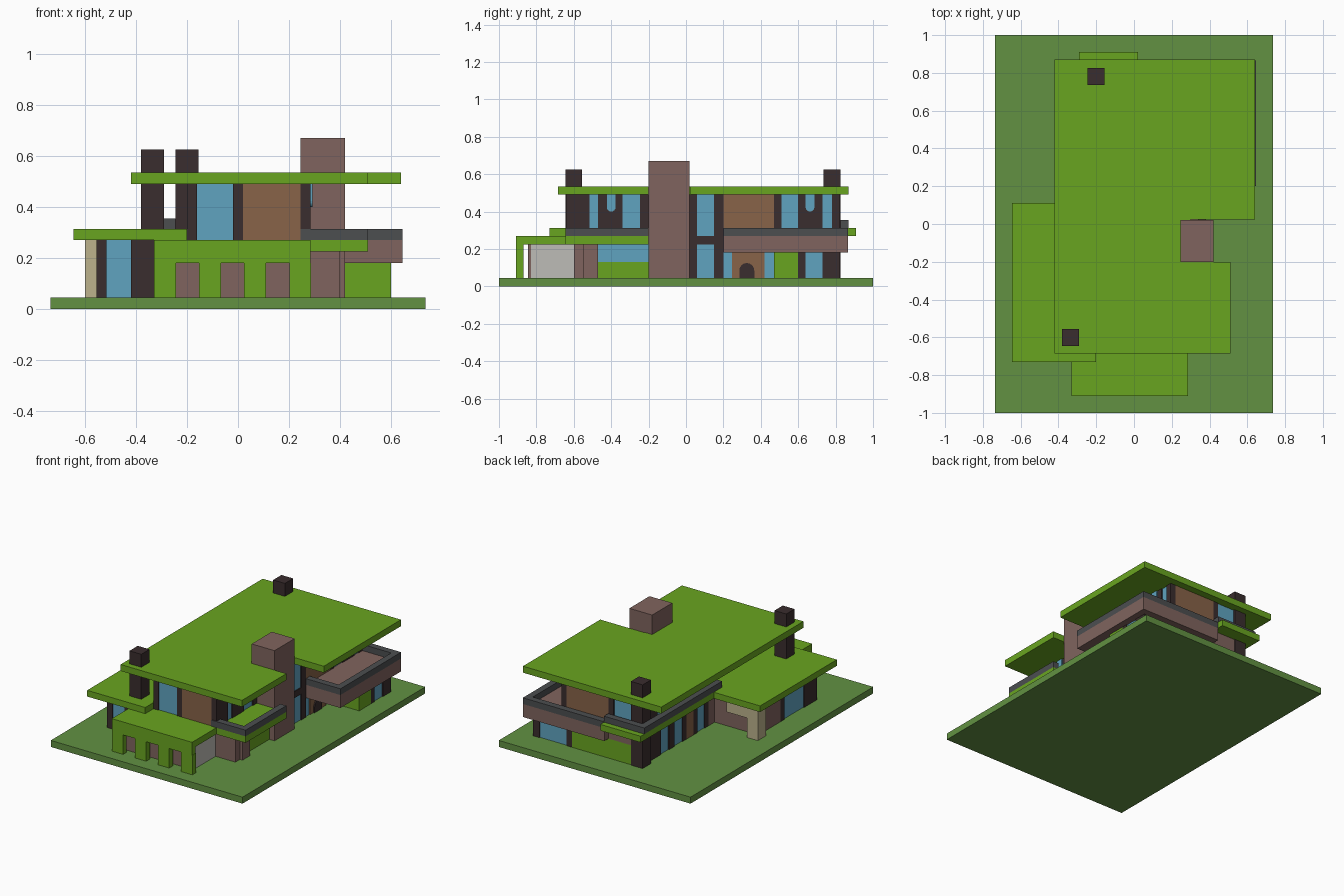
import bpy, bmesh, math

if "Cube" in bpy.data.objects:
    bpy.data.objects.remove(bpy.data.objects["Cube"])


def material(name, rgb):
    lin = [((c / 255 + 0.055) / 1.055) ** 2.4 for c in rgb] + [1]
    m = bpy.data.materials.new(name)
    m.use_nodes = True
    m.diffuse_color = lin
    m.node_tree.nodes["Principled BSDF"].inputs["Base Color"].default_value = lin
    return m


GRASS = material("lawn green", (98, 145, 66))
GREEN = material("leaf green", (105, 165, 32))
DARK = material("dark brown", (58, 45, 46))
STONE = material("dusty brown", (128, 100, 94))
WOOD = material("warm wood", (136, 99, 72))
GLASS = material("sky glass", (96, 164, 192))
RAIL = material("slate grey", (76, 78, 80))
DOOR = material("pale grey", (190, 188, 183))
SAND = material("sand beige", (188, 178, 140))

T = 0.04                              # wall thickness
GROUND, DECK, FLOOR, EAVE = 0.045, 0.18, 0.27, 0.49


def prism(name, outline, z0, z1, mat):
    """Extrude a flat outline upward."""
    bm = bmesh.new()
    face = bm.faces.new([bm.verts.new((x, y, z0)) for x, y in outline])
    out = bmesh.ops.extrude_face_region(bm, geom=[face])
    for v in out["geom"]:
        if isinstance(v, bmesh.types.BMVert):
            v.co.z = z1
    bmesh.ops.recalc_face_normals(bm, faces=bm.faces)
    me = bpy.data.meshes.new(name)
    bm.to_mesh(me)
    bm.free()
    me.materials.append(mat)
    ob = bpy.data.objects.new(name, me)
    bpy.context.collection.objects.link(ob)
    return ob


def box(name, x0, x1, y0, y1, z0, z1, mat):
    return prism(name, [(x0, y0), (x1, y0), (x1, y1), (x0, y1)], z0, z1, mat)


def wall(name, axis, pos, z0, z1, start, panels):
    """Row of panels along an axis; each panel is (end, material)."""
    for i, (end, mat) in enumerate(panels):
        label = f"{name}_{i + 1}"
        inset = 0.006 if mat == GLASS else 0
        lo, hi = pos - T / 2 + inset, pos + T / 2 - inset
        if axis == "x":
            box(label, start, end, lo, hi, z0, z1, mat)
        else:
            box(label, lo, hi, start, end, z0, z1, mat)
        start = end


def arch_plate(name, x, y, z, width, height, mat, up=1):
    """Thin round-headed plate facing sideways; up=-1 hangs it downward."""
    r = width / 2
    pts = [(-r, 0), (r, 0)]
    for i in range(9):
        a = math.pi * i / 8
        pts.append((r * math.cos(a), height - r + r * math.sin(a)))
    ob = prism(name, pts, 0, 0.008, mat)
    for v in ob.data.vertices:
        a, b, c = v.co
        v.co = (x + c, y + a, z + up * b)
    if up < 0:
        ob.data.flip_normals()


# Ground
box("lawn", -0.735, 0.735, -1, 1, 0, GROUND, GRASS)

# Roofs and floor slabs
prism("main_roof", [(-0.42, -0.685), (0.51, -0.685), (0.51, -0.2), (0.3, -0.2),
                    (0.3, 0.025), (0.64, 0.025), (0.64, 0.87), (-0.42, 0.87)],
      EAVE, 0.535, GREEN)
box("wing_roof", -0.645, -0.2, -0.73, 0.11, FLOOR, 0.313, GREEN)
box("porch_roof", -0.33, 0.285, -0.91, -0.62, 0.225, FLOOR, GREEN)
box("front_balcony_floor", 0.2, 0.51, -0.645, -0.2, 0.225, FLOOR, GREEN)
box("rear_balcony_floor", -0.29, 0.02, 0.11, 0.91, FLOOR, 0.313, GREEN)
box("terrace_floor", 0.36, 0.645, 0.2, 0.865, DECK, FLOOR, STONE)
box("terrace_rear_edge", 0.02, 0.36, 0.8, 0.865, DECK, FLOOR, STONE)
box("upper_floor", -0.2, 0.36, -0.62, 0.8, 0.23, 0.265, STONE)

# Balcony rails
R = 0.045
box("front_rail", 0.245, 0.51, -0.645, -0.645 + R, FLOOR, 0.313, RAIL)
box("front_side_rail", 0.51 - R, 0.51, -0.6, -0.2, FLOOR, 0.313, RAIL)
box("terrace_front_rail", 0.38, 0.645, 0.2, 0.2 + R, FLOOR, 0.313, RAIL)
box("terrace_side_rail", 0.645 - R, 0.645, 0.245, 0.82, FLOOR, 0.313, RAIL)
box("terrace_rear_rail", 0.02, 0.645, 0.82, 0.865, FLOOR, 0.313, RAIL)
box("rear_balcony_side_rail", -0.29, -0.29 + R, 0.02, 0.87, 0.313, 0.355, RAIL)
box("rear_balcony_end_rail", -0.245, 0.02, 0.825, 0.87, 0.313, 0.355, RAIL)

# Chimneys
box("stone_chimney", 0.245, 0.42, -0.2, 0.02, GROUND, 0.67, STONE)
box("front_chimney", -0.38, -0.29, -0.645, -0.555, GROUND, 0.625, DARK)
box("rear_chimney", -0.245, -0.155, 0.735, 0.825, GROUND, 0.625, DARK)

# Porch: posts, lintel and the garage block behind
for i in range(4):
    x = -0.33 + i * 0.177
    box(f"porch_post_{i + 1}", x, x + 0.086, -0.91, -0.87, GROUND, DECK, GREEN)
box("porch_lintel", -0.33, 0.285, -0.91, -0.87, DECK, 0.225, GREEN)
box("garage_block", -0.29, 0.24, -0.845, -0.6, GROUND, 0.225, STONE)
box("garage_door", 0.24, 0.248, -0.83, -0.6, GROUND, 0.225, DOOR)
box("garage_pier", 0.2, 0.4, -0.6, -0.55, GROUND, 0.225, STONE)
box("corner_pier", 0.2, 0.42, -0.55, -0.47, GROUND, 0.225, STONE)

# Lower storey, east side
wall("bay_sill", "y", 0.36, GROUND, 0.13, -0.47, [(-0.2, GREEN)])
wall("bay_window", "y", 0.36, 0.13, 0.225, -0.47, [(-0.2, GLASS)])
wall("stair_wall", "y", 0.36, GROUND, 0.225, 0.02,
     [(0.06, DARK), (0.15, GLASS), (0.2, DARK)])
box("stair_band", 0.34, 0.38, 0.02, 0.2, 0.225, FLOOR, DARK)
wall("entrance_wall", "y", 0.36, GROUND, DECK, 0.2,
     [(0.245, GLASS), (0.42, WOOD), (0.47, GLASS)])
arch_plate("entrance_door", 0.38, 0.325, GROUND, 0.08, 0.08, DARK)
wall("bay_front", "x", 0.49, GROUND, DECK, 0.34, [(0.6, GREEN)])
wall("bay_side", "y", 0.58, GROUND, DECK, 0.51,
     [(0.6, GREEN), (0.64, DARK), (0.73, GLASS), (0.82, DARK)])

# Lower storey, back and west sides
wall("back_wall", "x", 0.8, GROUND, DECK, -0.2,
     [(0.3, GREEN), (0.34, DARK), (0.55, GLASS), (0.6, DARK)])
box("back_band", -0.2, 0.02, 0.78, 0.82, DECK, FLOOR, STONE)
wall("west_wall", "y", -0.2, GROUND, FLOOR, 0.0,
     [(0.07, STONE), (0.11, DARK), (0.19, GLASS), (0.23, DARK), (0.31, WOOD),
      (0.35, DARK), (0.44, GLASS), (0.5, DARK), (0.59, GLASS), (0.82, DARK)])

# West wing
wall("wing_front", "x", -0.62, GROUND, FLOOR, -0.555,
     [(-0.515, DARK), (-0.42, GLASS), (-0.28, DARK)])
wall("wing_side", "y", -0.535, GROUND, FLOOR, -0.6,
     [(-0.5, DARK), (-0.285, GLASS), (-0.24, DARK), (0.0, STONE)])
wall("wing_back", "x", -0.02, GROUND, FLOOR, -0.515, [(-0.2, STONE)])
box("canopy_post", -0.6, -0.515, -0.02, 0.07, GROUND, DECK, SAND)
box("canopy_beam", -0.6, -0.36, -0.02, 0.07, DECK, FLOOR, SAND)

# Upper storey
wall("upper_front", "x", -0.62, FLOOR, EAVE, -0.2,
     [(-0.16, DARK), (-0.02, GLASS), (0.02, DARK), (0.245, WOOD), (0.285, DARK)])
wall("upper_east_front", "y", 0.265, FLOOR, EAVE, -0.6,
     [(-0.515, DARK), (-0.47, GLASS), (-0.34, DARK), (-0.245, GLASS), (-0.2, DARK)])
wall("upper_east_rear", "y", 0.36, FLOOR, EAVE, 0.02,
     [(0.06, DARK), (0.15, GLASS), (0.2, DARK), (0.47, WOOD), (0.51, DARK),
      (0.6, GLASS), (0.73, DARK), (0.78, GLASS), (0.82, DARK)])
wall("upper_back", "x", 0.8, FLOOR, EAVE, -0.2,
     [(-0.16, DARK), (-0.02, GLASS), (0.02, DARK), (0.34, WOOD)])
wall("upper_west", "y", -0.18, FLOOR, EAVE, -0.6,
     [(-0.515, DARK), (-0.34, GLASS), (-0.2, DARK), (0.06, WOOD), (0.1, DARK),
      (0.2, GLASS), (0.25, DARK), (0.47, WOOD), (0.51, DARK), (0.6, GLASS),
      (0.78, DARK)])
arch_plate("front_slot_window", 0.285, -0.4, EAVE, 0.047, 0.09, GLASS, -1)
arch_plate("rear_slot_window", 0.38, 0.663, EAVE, 0.047, 0.09, GLASS, -1)
